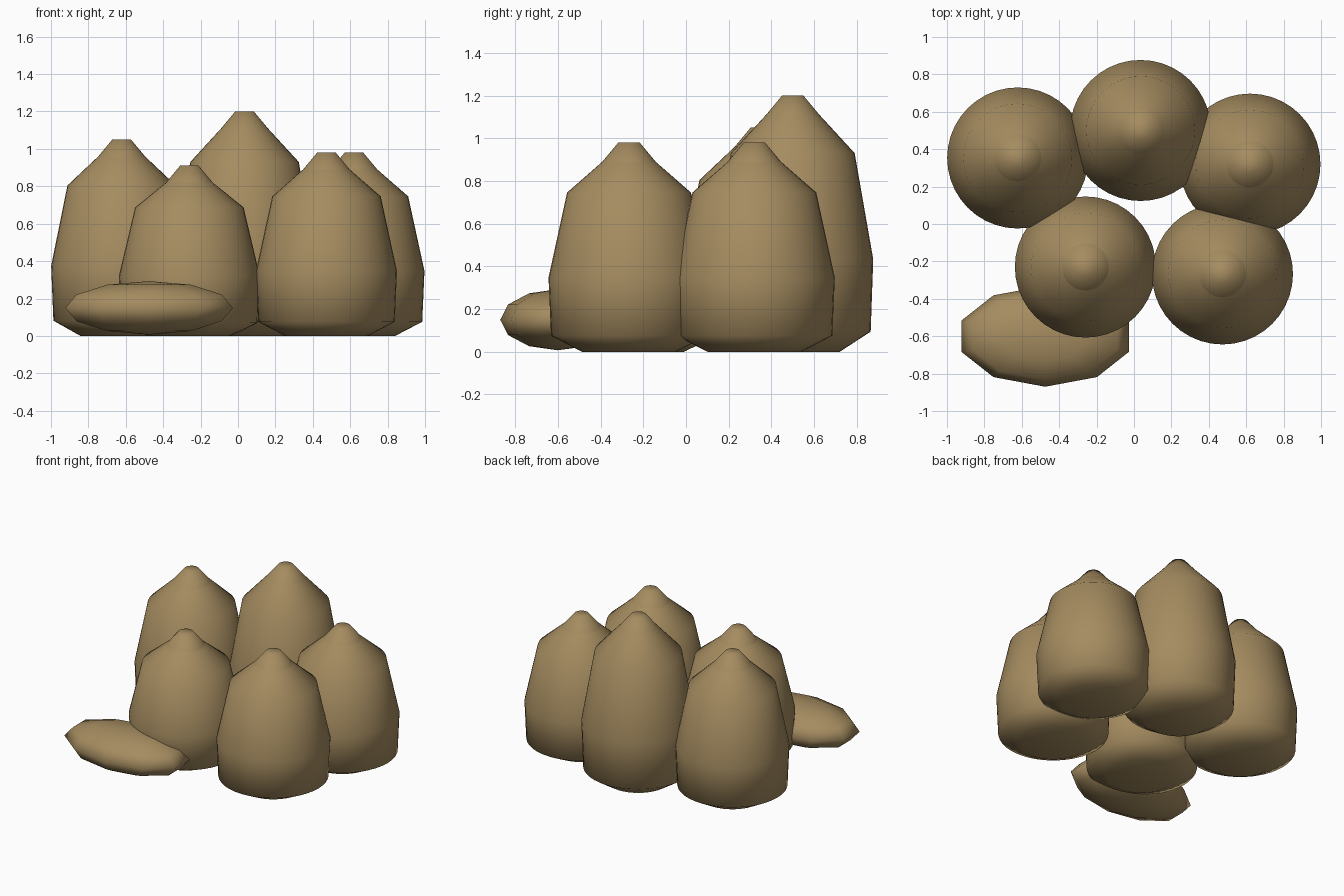
import bpy, bmesh, math

if "Cube" in bpy.data.objects:
    bpy.data.objects.remove(bpy.data.objects["Cube"])

# One burlap colour for every part
burlap = bpy.data.materials.new("burlap_brown")
burlap.diffuse_color = (0.376, 0.262, 0.117, 1.0)
burlap.use_nodes = True
burlap.node_tree.nodes["Principled BSDF"].inputs["Base Color"].default_value = burlap.diffuse_color


def lathe(name, profile, sides, location, scale=(1, 1, 1)):
    """Revolve (radius, z) points about z; radius 0 makes a pole."""
    bm = bmesh.new()
    rings = []
    for r, z in profile:
        if r < 1e-6:
            rings.append([bm.verts.new((0, 0, z * scale[2]))])
        else:
            ring = []
            for i in range(sides):
                a = math.pi / 2 + 2 * math.pi * i / sides
                ring.append(bm.verts.new((r * math.cos(a) * scale[0],
                                          r * math.sin(a) * scale[1],
                                          z * scale[2])))
            rings.append(ring)
    for lo, hi in zip(rings, rings[1:]):
        for i in range(sides):
            j = (i + 1) % sides
            quad = [lo[i % len(lo)], lo[j % len(lo)],
                    hi[j % len(hi)], hi[i % len(hi)]]
            bm.faces.new(list(dict.fromkeys(quad)))
    for f in bm.faces:
        f.smooth = True
    bm.normal_update()
    mesh = bpy.data.meshes.new(name)
    bm.to_mesh(mesh)
    bm.free()
    mesh.materials.append(burlap)
    obj = bpy.data.objects.new(name, mesh)
    obj.location = location
    bpy.context.collection.objects.link(obj)
    return obj


# Standing sacks: x, y, total height
SACKS = [(-0.622, 0.353, 1.05), (0.035, 0.50, 1.20), (0.62, 0.32, 0.98),
         (-0.26, -0.23, 0.91), (0.473, -0.267, 0.98)]
NECK = 0.09
for n, (x, y, height) in enumerate(SACKS, 1):
    h = height - NECK
    # bulging body, closed underneath
    body = [(0, 0), (0.22, 0), (0.365, 0.085 * h), (0.377, 0.39 * h),
            (0.29, 0.838 * h), (0.125, h)]
    lathe(f"sack_body_{n}", body, 40, (x, y, 0))
    # gathered neck on top
    lathe(f"sack_neck_{n}", [(0.125, 0), (0.05, NECK), (0, NECK)], 40, (x, y, h))

# Low-poly sack lying in front
steps = 6
ball = [(math.sin(math.pi * k / steps), -math.cos(math.pi * k / steps))
        for k in range(steps + 1)]
lathe("lying_sack", ball, 10, (-0.475, -0.60, 0.15), (0.471, 0.27, 0.143))
